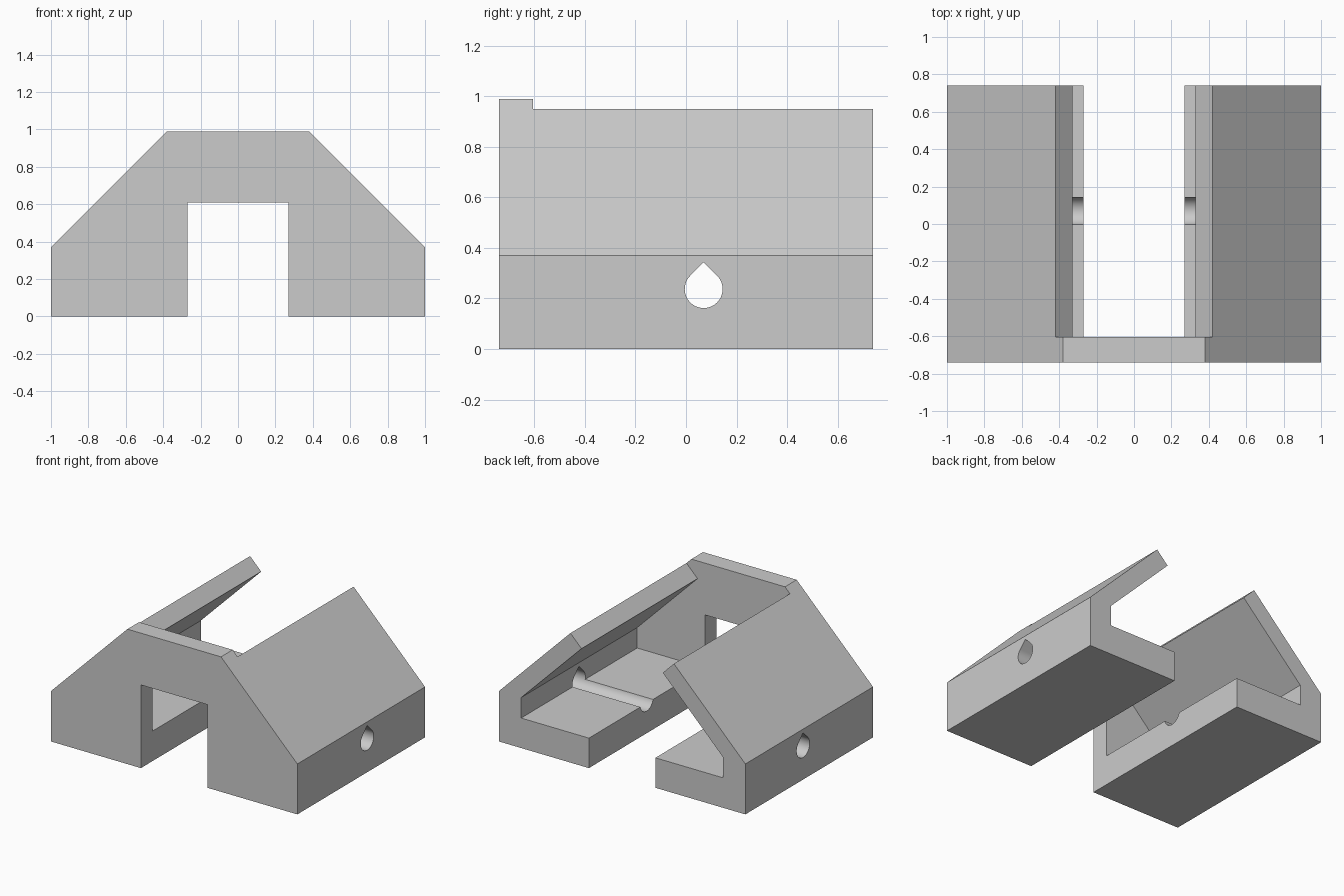
import bpy, bmesh, math
from mathutils import Vector

cube = bpy.data.objects.get("Cube")
if cube:
    bpy.data.objects.remove(cube, do_unlink=True)

grey = bpy.data.materials.new("plain grey")
grey.use_nodes = True
grey.diffuse_color = (0.6, 0.6, 0.6, 1)
grey.node_tree.nodes["Principled BSDF"].inputs["Base Color"].default_value = (0.6, 0.6, 0.6, 1)


def prism(name, points, offset):
    """Extrude a closed outline of 3D points along an offset."""
    bm = bmesh.new()
    face = bm.faces.new([bm.verts.new(p) for p in points])
    grown = bmesh.ops.extrude_face_region(bm, geom=[face])["geom"]
    moved = [g for g in grown if isinstance(g, bmesh.types.BMVert)]
    bmesh.ops.translate(bm, verts=moved, vec=Vector(offset))
    bmesh.ops.recalc_face_normals(bm, faces=bm.faces)
    mesh = bpy.data.meshes.new(name)
    bm.to_mesh(mesh)
    bm.free()
    mesh.materials.append(grey)
    obj = bpy.data.objects.new(name, mesh)
    bpy.context.collection.objects.link(obj)
    return obj


def symmetric(half, y):
    """Mirror a right-hand outline in x and place it at depth y."""
    full = half + [(-x, z) for x, z in reversed(half)]
    return [(x, y, z) for x, z in full]


DEPTH = 0.74
WALL_BACK = -0.605
FLOOR = 0.22

# Outer shell with the central doorway running front to back
shell = [(0.27, 0.61), (0.27, 0), (1, 0), (1, 0.37), (0.38, 0.99)]
body = prism("housing_body", symmetric(shell, -DEPTH), (0, 2 * DEPTH, 0))

# Hollow behind the front wall, leaving floors and sloping roof panels
hollow = [(0.82, FLOOR), (0.82, 0.37), (0.33, 0.86), (0.62, 1.15)]
cavity = prism("cavity_cutter", symmetric(hollow, WALL_BACK), (0, 2, 0))

# Teardrop cross hole through both sides
cy, cz, r = 0.07, 0.237, 0.075
arc = [math.radians(135 + 270 * i / 36) for i in range(37)]
drop = [(-1.2, cy + r * math.cos(a), cz + r * math.sin(a)) for a in arc]
drop.append((-1.2, cy, cz + r * math.sqrt(2)))
hole = prism("teardrop_hole_cutter", drop, (2.4, 0, 0))

bpy.context.view_layer.objects.active = body
for cutter in (cavity, hole):
    cutter.hide_render = True
    mod = body.modifiers.new(cutter.name, 'BOOLEAN')
    mod.operation = 'DIFFERENCE'
    mod.solver = 'EXACT'
    mod.object = cutter
    bpy.ops.object.modifier_apply(modifier=mod.name)
    bpy.data.objects.remove(cutter, do_unlink=True)

# Smooth the round hole, keep every other edge sharp
bpy.ops.object.select_all(action='DESELECT')
body.select_set(True)
bpy.ops.object.shade_smooth_by_angle(angle=math.radians(30))
